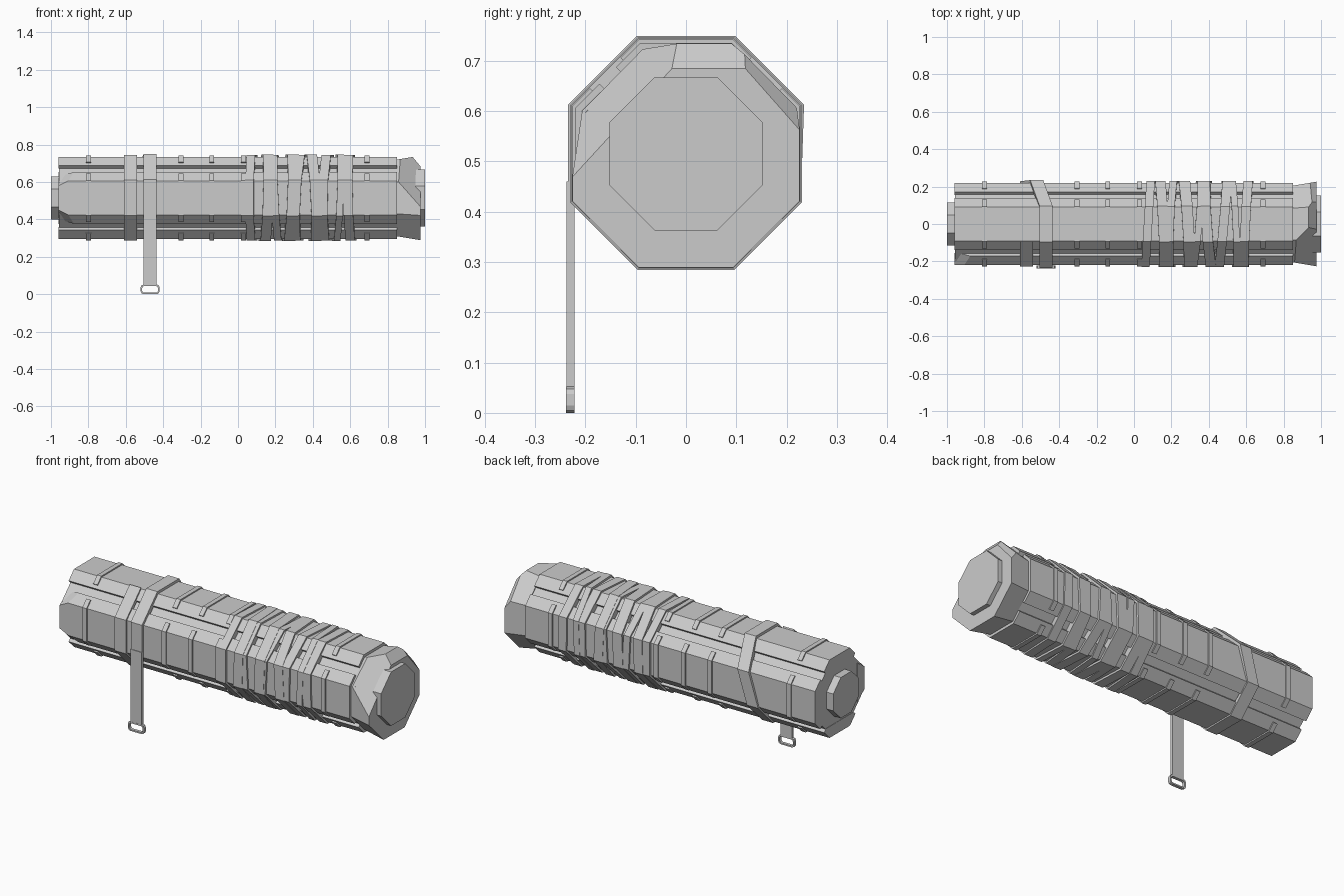
import bpy, bmesh, math
from mathutils import Vector

cube = bpy.data.objects.get("Cube")
if cube:
    bpy.data.objects.remove(cube, do_unlink=True)

CZ = 0.515  # height of the long axis

grey = bpy.data.materials.new("plain_grey")
grey.use_nodes = True
grey.diffuse_color = (0.6, 0.6, 0.6, 1)
grey.node_tree.nodes["Principled BSDF"].inputs["Base Color"].default_value = (0.6, 0.6, 0.6, 1)


def octagon(apothem):
    r = apothem / math.cos(math.pi / 8)
    return [(r * math.cos(a), r * math.sin(a))
            for a in (math.pi / 8 + i * math.pi / 4 for i in range(8))]


def loft(name, sections, closed=False, cuts=()):
    """Skin equal-length loops of points; cap the ends, or join them when closed.
    Each cut is a (point, outward normal) plane that slices a corner away."""
    bm = bmesh.new()
    loops = [[bm.verts.new(p) for p in s] for s in sections]
    pairs = list(zip(loops, loops[1:]))
    if closed:
        pairs.append((loops[-1], loops[0]))
    else:
        bm.faces.new(loops[0])
        bm.faces.new(loops[-1])
    n = len(loops[0])
    for a, b in pairs:
        for i in range(n):
            j = (i + 1) % n
            bm.faces.new((a[i], a[j], b[j], b[i]))
    for co, no in cuts:
        geom = bm.verts[:] + bm.edges[:] + bm.faces[:]
        res = bmesh.ops.bisect_plane(bm, geom=geom, plane_co=co,
                                     plane_no=Vector(no), clear_outer=True)
        edges = [e for e in res["geom_cut"] if isinstance(e, bmesh.types.BMEdge)]
        bmesh.ops.holes_fill(bm, edges=edges, sides=0)
    bmesh.ops.recalc_face_normals(bm, faces=bm.faces[:])
    mesh = bpy.data.meshes.new(name)
    bm.to_mesh(mesh)
    bm.free()
    mesh.materials.append(grey)
    obj = bpy.data.objects.new(name, mesh)
    bpy.context.collection.objects.link(obj)
    return obj


def ring(profile, x, ty=0, tz=0):
    """Place a (y, z) profile at x, leaning along y and z."""
    return [(x + ty * y + tz * z, y, CZ + z) for y, z in profile]


def prism(name, profile, x0, x1, ty=0, tz=0, cuts=()):
    return loft(name, [ring(profile, x0, ty, tz), ring(profile, x1, ty, tz)], cuts=cuts)


def plate(apothem, reach, base, turn):
    """Section of a plate covering one flat and part of both slanted sides."""
    c = apothem * math.tan(math.pi / 8)
    half = [(c + reach, apothem - reach), (c + reach - base, apothem - reach - base)]
    pts = [(c, apothem)] + half + [(-y, z) for y, z in reversed(half)] + [(-c, apothem)]
    for _ in range(turn):
        pts = [(-z, y) for y, z in pts]
    return pts


# Core and end discs
prism("core", octagon(0.2), -0.958, 0.87)
prism("rear_disc", octagon(0.115), -1.0, -0.94)
prism("front_disc", octagon(0.152), 0.95, 1.0)

# Four long plates with grooves between them, and thin bands over each plate
sides = ("top", "front", "bottom", "back")
for turn, side in enumerate(sides):
    chips = []
    if side == "front":
        chips = [((-0.9, -0.22, CZ + s * 0.095), (-0.45, -0.6, s * 0.9)) for s in (1, -1)]
    prism(side + "_plate", plate(0.22, 0.048, 0.016, turn), -0.96, 0.85, cuts=chips)
    for i, x in enumerate((-0.8, -0.305, -0.14, 0.03, 0.69)):
        prism(f"{side}_band_{i + 1}", plate(0.227, 0.036, 0.02, turn), x - 0.013, x + 0.013)

# Flared head with sliced corners
loft("head", [ring(octagon(0.205), 0.85), ring(octagon(0.226), 0.975)],
     cuts=[((0.933, 0, 0.735), (0.77, 0, 0.64)),
           ((0.85, -0.205, 0.61), (0.53, -0.61, 0.56)),
           ((0.95, 0.2, 0.62), (0.6, 0.6, 0.53))])

# Grip wrappings: middle, width, lean along y, lean along z
wraps = ((0.075, 0.045, 0.06, 0.0), (0.15, 0.055, -0.05, 0.03),
         (0.205, 0.04, 0.04, -0.05), (0.28, 0.06, -0.06, 0.04),
         (0.335, 0.035, 0.08, 0.05), (0.4, 0.055, -0.07, -0.05),
         (0.475, 0.05, 0.09, 0.02), (0.535, 0.035, -0.05, 0.04),
         (0.6, 0.05, 0.05, -0.02))
for i, (x, w, ty, tz) in enumerate(wraps):
    size = 0.229 + 0.002 * (i % 2)
    prism(f"grip_wrap_{i + 1}", octagon(size), x - w / 2, x + w / 2, ty, tz)

# Strap winding twice round the body
sections = []
for k in range(11):
    a = math.radians(112.5 + 45 * k)
    x = -0.575 if k < 6 else -0.52 if k == 6 else -0.47
    outer = 0.247 if k < 6 else 0.254
    sections.append([(x + dx, r * math.cos(a), CZ + r * math.sin(a))
                     for dx, r in ((-0.035, outer), (0.035, outer),
                                   (0.035, 0.225), (-0.035, 0.225))])
loft("strap", sections)

# Hanging strap end and its buckle
loft("strap_tail", [[(-0.47 + dx, y, z) for dx, y in
                     ((-0.035, -0.238), (0.035, -0.238), (0.035, -0.222), (-0.035, -0.222))]
                    for z in (0.045, 0.46)])


def buckle_outline(w, h):
    c = h * 0.55
    quarter = [(w, h - c), (w - c * 0.3, h - c * 0.3), (w - c, h)]
    right = [(x, -z) for x, z in reversed(quarter)] + quarter
    return right + [(-x, -z) for x, z in right]


loft("buckle", [[(-0.47 + x, y, 0.026 + z) for x, z in buckle_outline(w, h)]
                for y, w, h in ((-0.239, 0.05, 0.026), (-0.222, 0.05, 0.026),
                                (-0.222, 0.042, 0.018), (-0.239, 0.042, 0.018))],
     closed=True)
